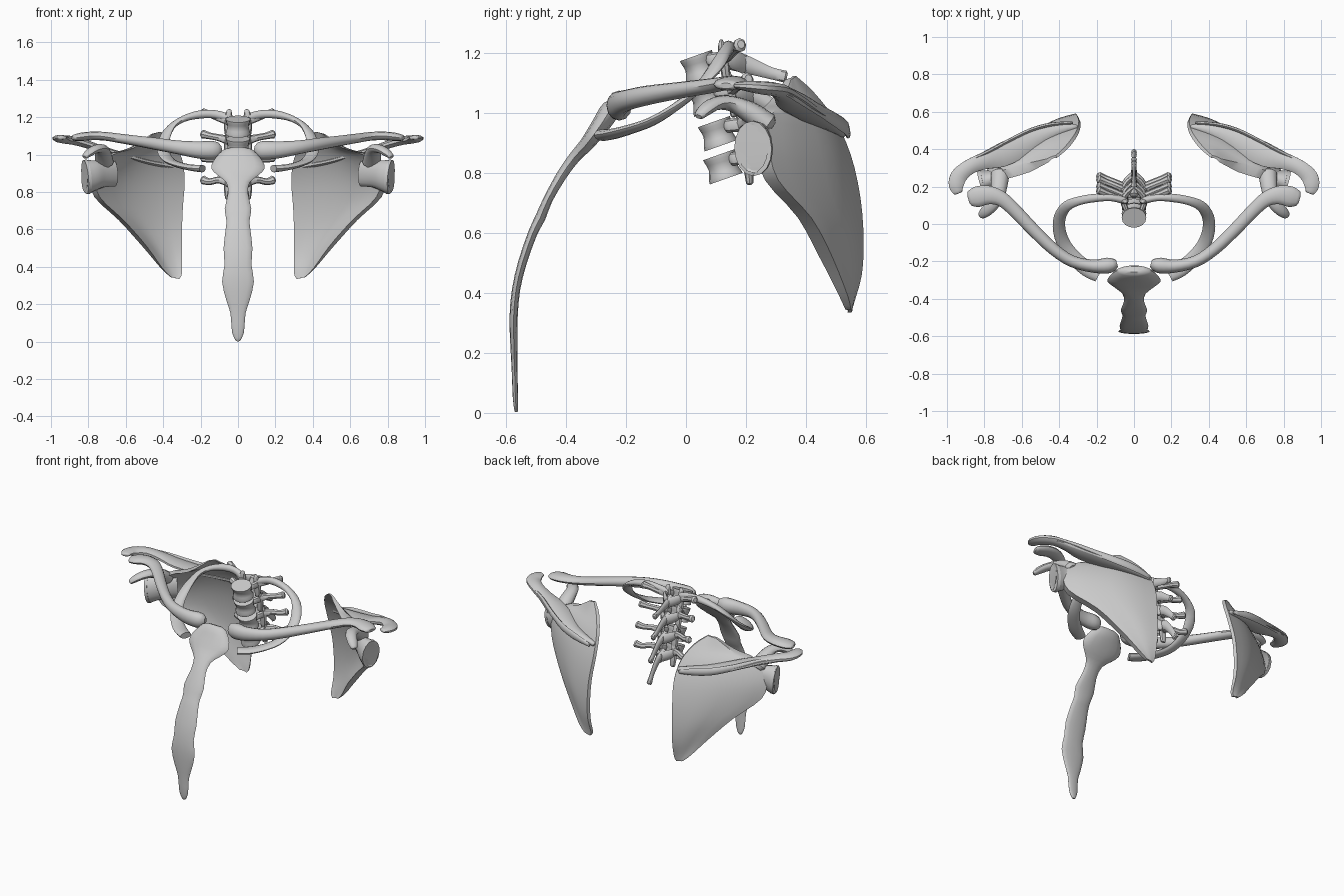
import bpy, bmesh, math
from mathutils import Vector


def catmull(p, steps):
    """Smooth a list of equal-length tuples."""
    out = []
    for i in range(len(p) - 1):
        q = [p[max(i - 1, 0)], p[i], p[i + 1], p[min(i + 2, len(p) - 1)]]
        for k in range(steps):
            t = k / steps
            out.append([0.5 * (2 * b + (c - a) * t + (2 * a - 5 * b + 4 * c - d) * t * t
                               + (3 * b - a - 3 * c + d) * t ** 3) for a, b, c, d in zip(*q)])
    out.append(list(p[-1]))
    return out


def skin(name, rings, mirror):
    """Bridge closed rings into one capped surface."""
    bm = bmesh.new()
    vs = [[bm.verts.new(c) for c in r] for r in rings]
    n = len(vs[0])
    for r0, r1 in zip(vs, vs[1:]):
        for i in range(n):
            j = (i + 1) % n
            bm.faces.new((r0[i], r0[j], r1[j], r1[i]))
    bm.faces.new(vs[0][::-1])
    bm.faces.new(vs[-1])
    bmesh.ops.recalc_face_normals(bm, faces=bm.faces)
    me = bpy.data.meshes.new(name)
    bm.to_mesh(me)
    bm.free()
    ob = bpy.data.objects.new(name, me)
    bpy.context.collection.objects.link(ob)
    if mirror:
        ob.modifiers.new("mirror", 'MIRROR').use_mirror_merge = False
    bpy.ops.object.select_all(action='DESELECT')
    ob.select_set(True)
    bpy.context.view_layer.objects.active = ob
    bpy.ops.object.shade_smooth_by_angle(angle=math.radians(40))
    return ob


def bone(name, pts, ref=(0, 0, 1), mirror=True, sides=12, steps=3, rounded=True):
    """Tube through (x, y, z, a, b); a = half size along ref, b = half size across."""
    pts = catmull(pts, steps)
    c = [Vector(p[:3]) for p in pts]
    rings = []
    last = len(pts) - 1
    for i, p in enumerate(pts):
        t = (c[min(i + 1, last)] - c[max(i - 1, 0)]).normalized()
        r = Vector(ref)
        u = (r - t * r.dot(t)).normalized()
        w = t.cross(u)

        def ring(k, off):
            return [c[i] + t * off + u * (k * p[3] * math.cos(2 * math.pi * s / sides))
                    + w * (k * p[4] * math.sin(2 * math.pi * s / sides)) for s in range(sides)]
        end = 0.45 * min(p[3], p[4])
        if i == 0 and rounded:
            rings.append(ring(0.6, -end))
        rings.append(ring(1, 0))
        if i == last and rounded:
            rings.append(ring(0.6, end))
    return skin(name, rings, mirror)


# Breastbone: half width along x, half thickness across
bone("sternum", [
    (0, -.565, .005, .012, .006), (0, -.568, .05, .032, .009), (0, -.571, .15, .04, .01),
    (0, -.573, .22, .062, .012), (0, -.574, .32, .085, .014), (0, -.566, .41, .072, .014),
    (0, -.545, .5, .077, .015), (0, -.51, .6, .066, .016), (0, -.485, .65, .062, .018),
    (0, -.46, .71, .071, .016), (0, -.415, .79, .054, .018), (0, -.372, .85, .062, .02),
    (0, -.335, .89, .11, .024), (0, -.308, .925, .142, .028), (0, -.28, .965, .132, .032),
    (0, -.258, 1.0, .105, .034), (0, -.247, 1.022, .085, .028)],
    ref=(1, 0, 0), mirror=False, sides=14, steps=2)

# Collar bones
bone("clavicle", [
    (.105, -.215, 1.022, .042, .032), (.14, -.222, 1.023, .05, .042), (.22, -.225, 1.026, .045, .035),
    (.33, -.2, 1.04, .036, .031), (.43, -.135, 1.056, .033, .032), (.54, -.03, 1.073, .028, .034),
    (.64, .075, 1.088, .025, .036), (.71, .135, 1.098, .023, .04), (.78, .155, 1.1, .023, .05),
    (.84, .145, 1.095, .022, .055), (.878, .135, 1.09, .016, .04)])

# First ribs: flat arches running from the spine to the breastbone
bone("first_rib", [
    (.05, .125, 1.195, .022, .02), (.12, .14, 1.215, .022, .018), (.2, .14, 1.215, .022, .022),
    (.29, .125, 1.192, .017, .023), (.36, .095, 1.145, .015, .028), (.397, .035, 1.075, .014, .032),
    (.398, -.04, 1.015, .014, .034), (.37, -.115, .97, .014, .036), (.315, -.185, .945, .015, .038),
    (.25, -.24, .93, .017, .042), (.19, -.275, .925, .02, .036)], rounded=False)

# Shoulder blades: rows of (inner border point, outer border point)
rows = catmull([
    (.415, .36, 1.122, .46, .34, 1.11), (.355, .415, 1.07, .57, .30, 1.035),
    (.305, .485, .98, .69, .265, .995), (.29, .54, .86, .77, .255, .89),
    (.30, .572, .72, .755, .285, .775), (.305, .583, .58, .625, .395, .65),
    (.305, .577, .46, .50, .47, .51), (.302, .552, .365, .41, .522, .395),
    (.315, .545, .335, .36, .54, .345)], 3)
rings = []
N = 8
for r in rows:
    m, l = Vector(r[:3]), Vector(r[3:])
    d = l - m
    back = Vector((-d.y, d.x, 0)).normalized()
    bulge = 0.11 * d.length
    front_side, back_side = [], []
    for k in range(N + 1):
        u = k / N
        mid = m + d * u + back * (bulge * 4 * u * (1 - u) * (1 - .3 * u))
        th = .006 + (.02 * max(0, u - .6) / .4 + .004 * (u < .1)) * min(1, d.length / .25)
        front_side.append(mid - back * th)
        back_side.append(mid + back * th)
    rings.append(front_side + back_side[::-1])
skin("scapula_blade", rings, True)

# Ridge on the back of the blade, widening into the shoulder tip
bone("scapula_spine_and_acromion", [
    (.31, .52, .93, .014, .014), (.39, .505, .945, .018, .028), (.49, .472, .962, .018, .045),
    (.6, .42, .988, .018, .064), (.71, .367, 1.022, .018, .066), (.8, .338, 1.053, .021, .048),
    (.88, .305, 1.075, .023, .042), (.937, .255, 1.082, .022, .046),
    (.95, .205, 1.088, .018, .042), (.94, .168, 1.09, .011, .026)], sides=10)
bone("scapula_spine_crest", [
    (.33, .54, .925, .012, .008), (.44, .532, .95, .024, .011), (.55, .503, .972, .024, .011),
    (.67, .445, 1.008, .02, .01), (.78, .385, 1.045, .02, .01), (.88, .338, 1.07, .016, .01)], sides=8)

# Shoulder socket and its neck
bone("glenoid_neck", [
    (.66, .31, .9, .07, .03), (.72, .265, .895, .07, .035), (.765, .24, .89, .08, .05),
    (.808, .226, .882, .092, .064)], rounded=False, sides=16)
bone("glenoid_rim", [
    (.8, .228, .882, .092, .064), (.818, .223, .88, .092, .065), (.82, .222, .88, .08, .054),
    (.806, .227, .88, .04, .028)], rounded=False, sides=16, steps=1)

# Beak-shaped process in front of the socket
bone("coracoid", [
    (.715, .27, .96, .04, .05), (.72, .215, 1.0, .036, .045), (.73, .15, 1.03, .026, .038),
    (.76, .1, 1.03, .022, .034), (.795, .065, 1.01, .02, .03), (.818, .045, .99, .014, .02)])

# Four vertebrae stepping down and back
for i, (y, z) in enumerate([(.045, 1.15), (.07, 1.045), (.105, .93), (.122, .82)]):
    tag = "_%d" % (i + 1)
    h = .04
    w = .066 - .002 * i
    bone("vertebra_body" + tag, [
        (0, y - .012, z + h, w, .056), (0, y - .008, z + h * .7, w * .98, .055),
        (0, y, z, w * .86, .048), (0, y + .008, z - h * .7, w * .98, .056),
        (0, y + .012, z - h, w, .058)],
        ref=(1, 0, 0), mirror=False, sides=16, steps=2, rounded=False)
    bone("vertebra_arch" + tag, [
        (.042, y + .03, z + .025, .022, .014), (.056, y + .075, z + .03, .024, .016),
        (.04, y + .115, z + .025, .032, .013), (0, y + .15, z + .01, .032, .014)], sides=8)
    tz = z + .075 - .01 * i
    bone("transverse_process" + tag, [
        (.045, y + .075, z + .03, .026, .02), (.1, y + .1, z + .045, .019, .018),
        (.15, y + .12, tz - .01, .018, .018), (.188, y + .135, tz, .024, .022)], sides=8)
    bone("articular_process" + tag, [
        (.05, y + .09, z - .055, .012, .018), (.052, y + .085, z, .016, .024),
        (.05, y + .075, z + .06, .014, .02), (.046, y + .072, z + .09, .006, .01)],
        ref=(0, 1, 0), sides=8)
    drop = .03 + .03 * i
    bone("spinous_process" + tag, [
        (0, y + .11, z + .025, .034, .026), (0, y + .17, z + .005, .028, .014),
        (0, y + .235, z - drop * .6, .02, .01), (0, y + .285 - .008 * i, z - drop, .02, .015)],
        mirror=False, sides=8)
